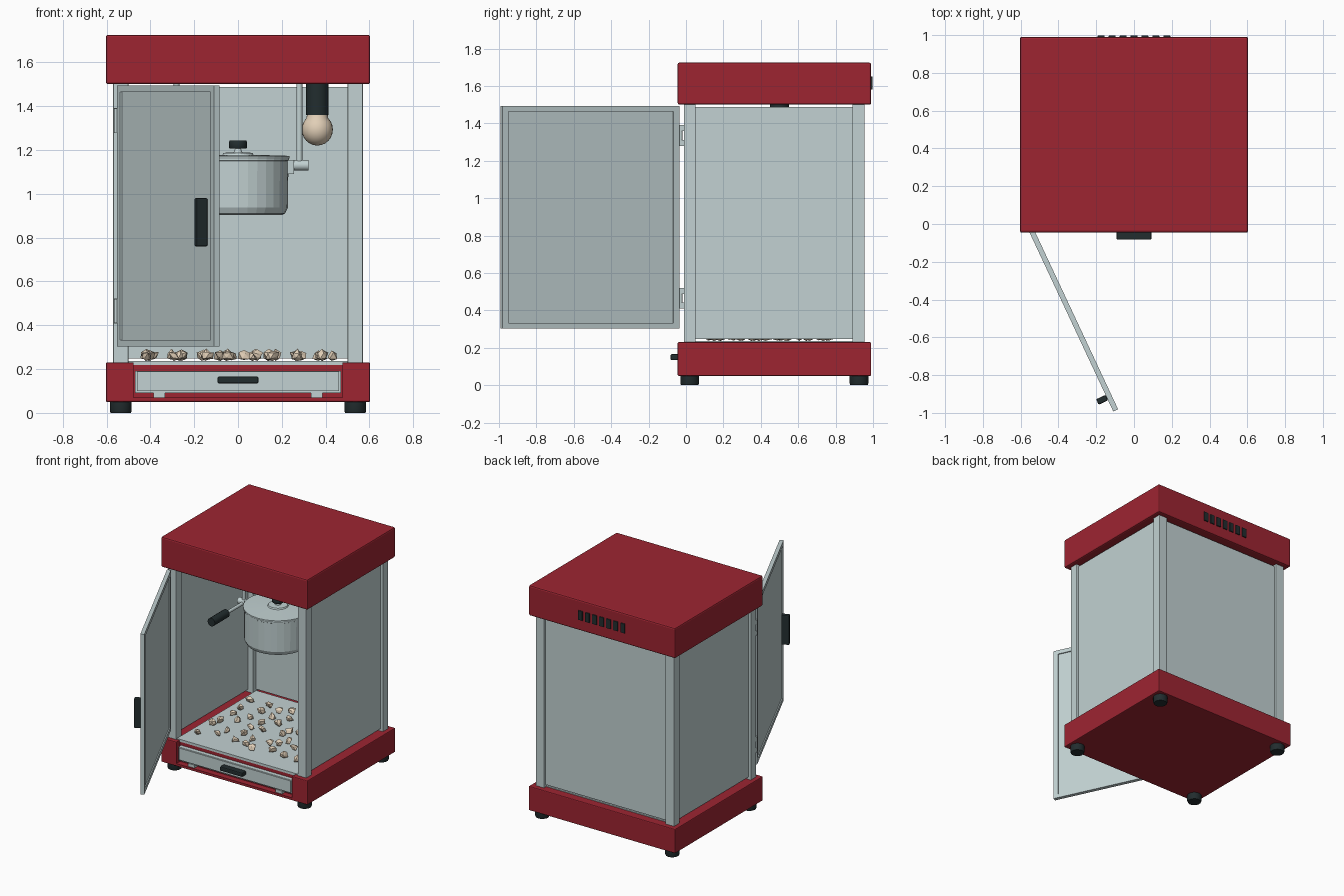
import bpy, bmesh, math, random
from mathutils import Vector, Matrix

if "Cube" in bpy.data.objects:
    bpy.data.objects.remove(bpy.data.objects["Cube"])

random.seed(4)


def material(name, rgb):
    m = bpy.data.materials.new(name)
    m.diffuse_color = (*rgb, 1)
    m.use_nodes = True
    m.node_tree.nodes["Principled BSDF"].inputs["Base Color"].default_value = m.diffuse_color
    return m


RED = material("red enamel", (0.34, 0.018, 0.031))
STEEL = material("pale steel", (0.54, 0.64, 0.645))
BLACK = material("black rubber", (0.016, 0.026, 0.028))
CREAM = material("cream", (0.75, 0.62, 0.47))


def finish(name, bm, mat, smooth=None):
    bmesh.ops.recalc_face_normals(bm, faces=bm.faces)
    me = bpy.data.meshes.new(name)
    bm.to_mesh(me)
    bm.free()
    me.materials.append(mat)
    ob = bpy.data.objects.new(name, me)
    bpy.context.collection.objects.link(ob)
    if smooth:
        bpy.context.view_layer.objects.active = ob
        ob.select_set(True)
        bpy.ops.object.shade_smooth_by_angle(angle=math.radians(smooth))
        ob.select_set(False)
    return ob


def box(name, x, y, z, mat, bevel=0.0, matrix=None):
    """Box from (min, max) pairs, optionally bevelled and placed by a matrix."""
    bm = bmesh.new()
    bmesh.ops.create_cube(bm, size=1)
    for v in bm.verts:
        v.co = Vector([(r[0] + r[1]) / 2 + c * (r[1] - r[0]) for c, r in zip(v.co, (x, y, z))])
    if bevel:
        bmesh.ops.bevel(bm, geom=bm.edges[:], offset=bevel, segments=2,
                        profile=0.5, affect='EDGES')
    if matrix:
        bm.transform(matrix)
    return finish(name, bm, mat)


def rod(name, a, b, r, mat, sides=16):
    a, b = Vector(a), Vector(b)
    bm = bmesh.new()
    bmesh.ops.create_cone(bm, cap_ends=True, segments=sides, radius1=r, radius2=r,
                          depth=(b - a).length)
    bm.transform(Matrix.Translation((a + b) / 2)
                 @ (b - a).to_track_quat('Z', 'Y').to_matrix().to_4x4())
    return finish(name, bm, mat, 40)


def lathe(name, profile, centre, mat, sides=32, smooth=None):
    """Spin a (radius, height) profile about a vertical axis."""
    bm = bmesh.new()
    vs = [bm.verts.new((r, 0, z)) for r, z in profile]
    es = [bm.edges.new(p) for p in zip(vs, vs[1:])]
    bmesh.ops.spin(bm, geom=vs + es, cent=(0, 0, 0), axis=(0, 0, 1),
                   angle=math.tau, steps=sides)
    bmesh.ops.remove_doubles(bm, verts=bm.verts, dist=1e-4)
    bm.transform(Matrix.Translation((centre[0], centre[1], 0)))
    return finish(name, bm, mat, smooth)


# Roof and base, the base having a notch for the drawer
box("roof", (-.603, .603), (-.045, .99), (1.5, 1.725), RED, .01)
base = box("base", (-.603, .603), (-.045, .99), (.05, .23), RED, .006)
notch = box("notch_cutter", (-.477, .477), (-.2, .0), (.07, .4), RED)
notch.hide_render = True
notch.hide_viewport = True
cut = base.modifiers.new("notch", 'BOOLEAN')
cut.object = notch
cut.solver = 'EXACT'

# Feet
for x in (-.535, .535):
    for y in (.02, .925):
        lathe("foot", [(0, 0), (.046, 0), (.05, .01), (.05, .055), (0, .055)],
              (x, y), BLACK, 24, 40)

# Corner posts, wall panels and floor
for s in (-1, 1):
    xs = sorted((s * .5, s * .57))
    for y in ((-.012, .052), (.89, .955)):
        box("corner_post", xs, y, (.225, 1.505), STEEL, .003)
    box("side_panel", sorted((s * .54, s * .552)), (.05, .892), (.248, 1.488), STEEL)
box("back_panel", (-.502, .502), (.925, .937), (.248, 1.488), STEEL)
box("floor", (-.5, .5), (-.005, .93), (.218, .236), STEEL)

# Drawer with grip and runner clips
box("drawer", (-.47, .47), (-.03, .02), (.09, .192), STEEL, .003)
box("drawer_front", (-.46, .46), (-.038, -.028), (.1, .188), STEEL)
box("drawer_handle", (-.093, .093), (-.083, -.035), (.134, .166), BLACK, .007)
for x in (-.36, .36):
    box("drawer_clip", (x - .026, x + .026), (-.035, .0), (.07, .092), STEEL)

# Open door, built along local x from its hinge, local -y facing outwards
ang = math.atan2(-.94, .44)
place = Matrix.Translation((-.54, -.04, 0)) @ Matrix.Rotation(ang, 4, 'Z')
L, F, T = 1.045, .036, .014
for x in ((0, F), (L - F, L)):
    box("door_stile", x, (-T, T), (.302, 1.494), STEEL, 0, place)
for z in ((.302, .302 + .03), (1.464, 1.494)):
    box("door_rail", (F, L - F), (-T, T), z, STEEL, 0, place)
box("door_panel", (F, L - F), (-.006, .006), (.33, 1.466), STEEL, 0, place)
box("door_handle", (.948, .98), (-T - .055, -T), (.76, .98), BLACK, .006, place)

# Hinges
for z in (.465, 1.335):
    rod("hinge_pin", (-.556, -.03, z - .055), (-.556, -.03, z + .055), .011, STEEL)
    for dz in (-.04, .04):
        box("hinge_leaf", (-.566, -.545), (-.03, -.005), (z + dz - .016, z + dz + .016), STEEL)

# Kettle with lid and knob
KY = .47
lathe("kettle", [(0, .903), (.2, .903), (.215, .91), (.228, .937), (.23, 1.15),
                 (.233, 1.152), (.233, 1.165), (0, 1.165)], (0, KY), STEEL)
lathe("lid", [(.233, 1.16), (.236, 1.165), (.236, 1.173), (.07, 1.178), (.065, 1.187),
              (.02, 1.188), (.012, 1.21), (0, 1.21)], (0, KY), STEEL)
lathe("lid_knob", [(0, 1.206), (.038, 1.206), (.041, 1.212), (.041, 1.238),
                   (.036, 1.244), (0, 1.244)], (0, KY), BLACK, 24, 40)

# Kettle hangers, pivots and tilting crank
for s in (-1, 1):
    rod("hanger_rod", (s * .28, KY, 1.12), (s * .28, KY, 1.502), .014, STEEL)
    rod("pivot", (s * .22, KY, 1.13), (s * .322, KY, 1.13), .024, STEEL)
    box("pivot_block", sorted((s * .225, s * .256)), (KY - .035, KY + .035), (1.09, 1.155), STEEL)
rod("crank_arm", (-.28, KY, 1.125), (-.28, .24, 1.125), .012, STEEL)
rod("crank_grip", (-.28, .26, 1.125), (-.28, .085, 1.125), .03, BLACK)

# Lamp
LAMP = (.362, .5)
rod("lamp_socket", (*LAMP, 1.36), (*LAMP, 1.502), .051, BLACK, 24)
arc = [(.071 * math.cos(a), 1.293 + .073 * math.sin(a))
       for a in (math.radians(-90 + 15 * i) for i in range(10))]
arc[0] = (0, arc[0][1])
lathe("bulb", arc + [(.047, 1.362), (0, 1.362)], LAMP, CREAM, 24, 40)

# Vent slots on the back of the roof
for i in range(7):
    x = (i - 3) * .058
    box("vent_slot", (x - .018, x + .018), (.985, .998), (1.58, 1.65), BLACK, .003)

# Scattered popcorn
bm = bmesh.new()
cells = [(i, j) for i in range(8) for j in range(6)]
for i, j in cells:
    x = -.4 + i * .114 + random.uniform(-.035, .035)
    y = .15 + j * .12 + random.uniform(-.04, .04)
    made = bmesh.ops.create_icosphere(bm, subdivisions=1, radius=.025)["verts"]
    for v in made:
        v.co *= random.uniform(.6, 1.4)
        v.co.z = max(v.co.z, -.024)
    bmesh.ops.translate(bm, verts=made, vec=(x, y, .261))
finish("popcorn", bm, CREAM)
